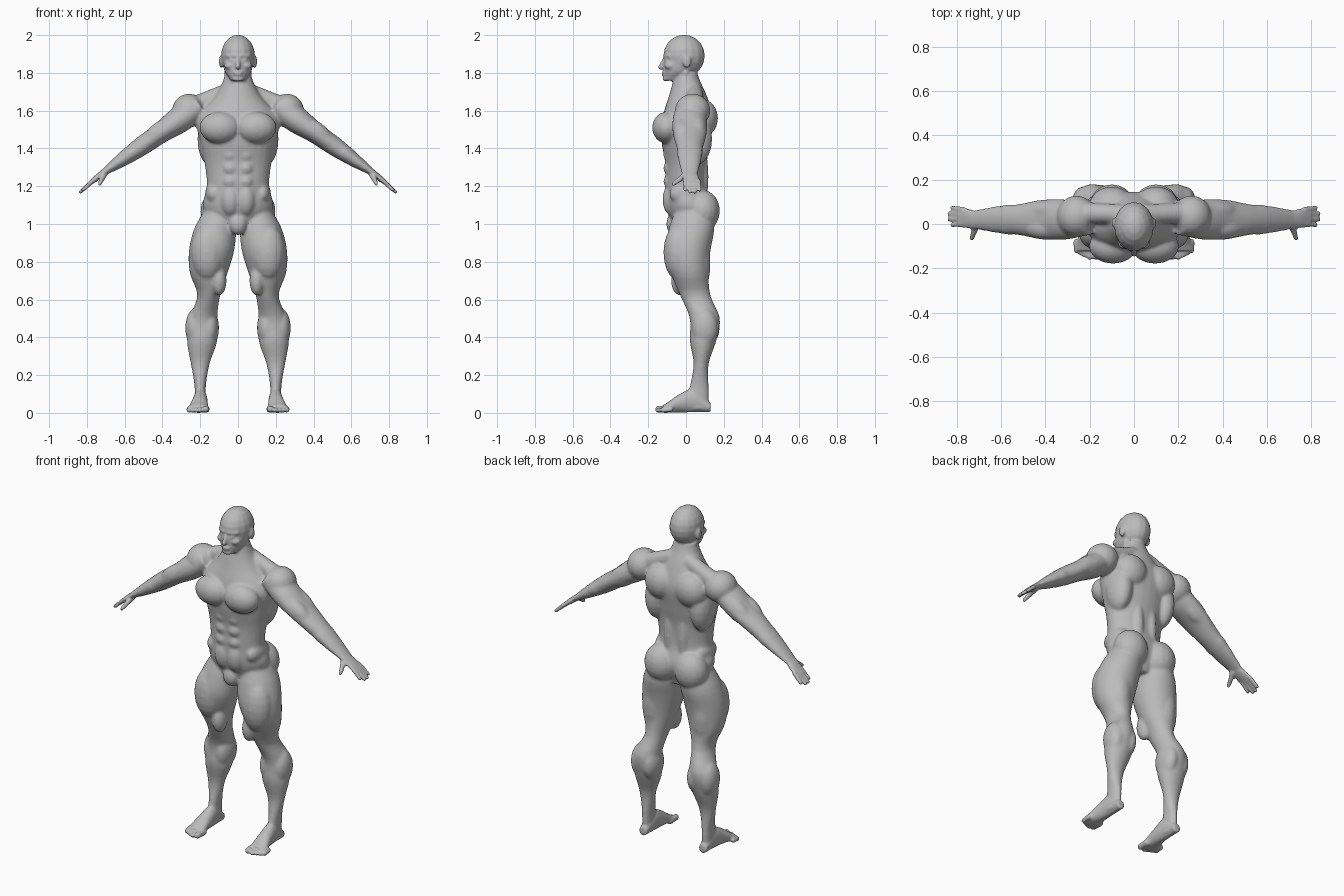
import bpy
import bmesh
import math
from mathutils import Matrix, Vector

default_cube = bpy.data.objects.get("Cube")
if default_cube:
    bpy.data.objects.remove(default_cube, do_unlink=True)

bm = bmesh.new()
unit_sphere = bmesh.new()
bmesh.ops.create_uvsphere(unit_sphere, u_segments=16, v_segments=10, radius=1)
unit_sphere.verts.index_update()


def frame(origin, across, through, along):
    """Local axes: a cross-section spanned by two axes, and a length axis."""
    matrix = Matrix((across, through, along)).transposed().to_4x4()
    matrix.translation = Vector(origin)
    return matrix


AXIS_X, AXIS_Y, AXIS_Z = Matrix.Identity(3)
BODY = Matrix.Identity(4)
FOOT = frame((0, 0, 0), AXIS_X, AXIS_Z, AXIS_Y)
arm_direction = Vector((.82, 0, -.57)).normalized()
ARM = frame((.24, 0, 1.6), AXIS_Y, arm_direction.cross(AXIS_Y), arm_direction)


def curve(values, position):
    """Smooth curve through evenly spaced values, position running 0 to 1."""
    last = len(values) - 1
    index = int(position * last)
    f = position * last - index
    before, here, there, after = (values[max(0, min(last, index + k))]
                                  for k in (-1, 0, 1, 2))
    slope_here, slope_there = (there - before) / 2, (after - here) / 2
    ease = f * f * (3 - 2 * f)
    return (here + (there - here) * ease + slope_here * f * (1 - f) ** 2
            - slope_there * f * f * (1 - f))


def loft(start, end, centre_across, half_across, centre_through, half_through,
         axes=BODY, rings=32, sides=28):
    """Skin elliptical rings whose centre and half sizes follow curves."""
    skin = []
    for step in range(rings):
        position = step / (rings - 1)
        middle_across = curve(centre_across, position)
        middle_through = curve(centre_through, position)
        reach_across = curve(half_across, position)
        reach_through = curve(half_through, position)
        along = start + (end - start) * position
        ring = []
        for side in range(sides):
            angle = math.tau * side / sides
            point = Vector((middle_across + reach_across * math.cos(angle),
                            middle_through + reach_through * math.sin(angle), along))
            ring.append(bm.verts.new(axes @ point))
        skin.append(ring)
    for low, high in zip(skin, skin[1:]):
        for side in range(sides):
            bm.faces.new((low[side - 1], low[side], high[side], high[side - 1]))
    bm.faces.new(skin[0])
    bm.faces.new(skin[-1])


def ball(centre, size, axes=BODY):
    """Ellipsoid for a muscle or a facial form."""
    place = axes @ Matrix.Translation(centre) @ Matrix.Diagonal(size).to_4x4()
    verts = [bm.verts.new(place @ vert.co) for vert in unit_sphere.verts]
    for face in unit_sphere.faces:
        bm.faces.new([verts[vert.index] for vert in face.verts])


def rod(start, end, start_radius, end_radius, axes=BODY, beads=8):
    """Tapered round-ended rod, strung from overlapping beads."""
    for bead in range(beads):
        position = bead / (beads - 1)
        radius = start_radius + (end_radius - start_radius) * position
        ball(Vector(start).lerp(Vector(end), position), (radius, radius, radius), axes)


def build_leg():
    loft(start=.02, end=1.1,
         centre_across=(.2, .2, .2, .19, .185, .155, .155, .14, .12, .1),
         half_across=(.03, .03, .05, .08, .075, .06, .1, .12, .11, .07),
         centre_through=(.06, .07, .08, .09, .1, .05, .02, .01, .03, .04),
         half_through=(.06, .05, .04, .07, .08, .08, .1, .12, .12, .09))
    # Quadriceps, inner knee, hamstring, inner calf, outer calf
    ball(centre=(.16, -.04, .85), size=(.09, .08, .15))
    ball(centre=(.1, -.03, .7), size=(.04, .05, .08))
    ball(centre=(.16, .06, .8), size=(.07, .07, .2))
    ball(centre=(.15, .1, .45), size=(.05, .08, .1))
    ball(centre=(.23, .1, .45), size=(.05, .07, .1))


def build_foot():
    loft(start=.13, end=-.12, centre_across=(.2, .2, .21),
         half_across=(.025, .035, .043, .055),
         centre_through=(.03, .065, .05, .022),
         half_through=(.025, .062, .048, .022), axes=FOOT)
    rod((.17, -.09, .02), (.17, -.145, .02), .02, .018)
    for toe in range(4):
        x = .2 + .02 * toe
        rod((x, -.08, .02), (x, -.15 + .01 * toe, .014), .014, .013)


def build_arm():
    loft(start=-.05, end=.6, centre_across=(.02,), centre_through=(0,),
         half_across=(.07, .09, .09, .07, .06, .04),
         half_through=(.06, .07, .055, .05, .035, .015), axes=ARM)
    # Shoulder cap, biceps, triceps, forearm
    ball(centre=(.26, .035, 1.6), size=(.09, .095, .09))
    ball(centre=(-.02, .01, .2), size=(.05, .05, .1), axes=ARM)
    ball(centre=(.06, 0, .16), size=(.05, .06, .12), axes=ARM)
    ball(centre=(.02, 0, .39), size=(.07, .045, .1), axes=ARM)


def build_hand():
    loft(start=.56, end=.68, centre_across=(.02, .03), centre_through=(0, -.005),
         half_across=(.035, .045, .045), half_through=(.018, .016, .01), axes=ARM)
    for finger in range(4):
        reach = .74 - .016 * abs(finger - 1.5)
        rod((.022 * finger, -.004, .65), (.026 * finger - .005, -.014, reach),
            .0125, .0105, ARM)
    # Thumb
    rod((0, -.01, .58), (-.065, -.037, .625), .018, .011, ARM)


def build_trunk_muscles():
    # Chest, side of the back, shoulder blade, spine, buttock, flank
    ball(centre=(.095, -.1, 1.51), size=(.11, .08, .085))
    ball(centre=(.15, .05, 1.45), size=(.065, .09, .14))
    ball(centre=(.1, .09, 1.56), size=(.1, .08, .1))
    ball(centre=(.045, .07, 1.25), size=(.04, .05, .2))
    ball(centre=(.1, .09, 1.07), size=(.1, .09, .11))
    ball(centre=(.13, 0, 1.16), size=(.045, .09, .06))
    # Belly rows
    ball(centre=(.04, -.07, 1.13), size=(.055, .055, .09))
    for row in range(3):
        ball(centre=(.04, -.09, 1.225 + .07 * row), size=(.04, .03, .036))
    # Trapezius and neck muscle
    rod((.06, .045, 1.7), (.22, .05, 1.63), .045, .05)
    rod((.02, -.07, 1.67), (.06, 0, 1.8), .015, .015)


def build_face_sides():
    # Ear, brow, eye, cheek
    ball(centre=(.09, .005, 1.86), size=(.011, .022, .034))
    rod((.015, -.112, 1.89), (.055, -.092, 1.89), .01, .01)
    ball(centre=(.034, -.1, 1.867), size=(.016, .014, .01))
    ball(centre=(.042, -.085, 1.838), size=(.032, .03, .022))


def mirror_parts():
    """Copy everything built so far to the other side."""
    twin = bmesh.ops.duplicate(bm, geom=bm.verts[:] + bm.edges[:] + bm.faces[:])
    for item in twin["geom"]:
        if isinstance(item, bmesh.types.BMVert):
            item.co.x *= -1


def build_trunk():
    loft(start=.96, end=1.8, centre_across=(0,),
         half_across=(.09, .185, .165, .177, .2, .22, .12, .066),
         centre_through=(.02, .02, 0, 0, 0, .01, .01, 0),
         half_through=(.08, .12, .11, .11, .13, .135, .1, .06))
    # Groin
    ball(centre=(0, -.06, 1), size=(.05, .045, .06))


def build_head():
    # Skull and jaw
    ball(centre=(0, -.01, 1.89), size=(.09, .11, .112))
    loft(start=1.76, end=1.9, centre_across=(0,),
         half_across=(.04, .07, .08, .08),
         centre_through=(-.07, -.04, -.03, -.02),
         half_through=(.05, .08, .09, .09))
    # Nose, lips, chin
    rod((0, -.112, 1.88), (0, -.135, 1.83), .009, .013)
    ball(centre=(0, -.12, 1.8), size=(.026, .011, .007))
    ball(centre=(0, -.117, 1.788), size=(.022, .011, .007))
    ball(centre=(0, -.108, 1.768), size=(.03, .016, .015))


for build in (build_leg, build_foot, build_arm, build_hand,
              build_trunk_muscles, build_face_sides,
              mirror_parts, build_trunk, build_head):
    build()

# One grey material on the whole body
bmesh.ops.recalc_face_normals(bm, faces=bm.faces[:])
mesh = bpy.data.meshes.new("body")
bm.to_mesh(mesh)
bm.free()
unit_sphere.free()
body = bpy.data.objects.new("body", mesh)
bpy.context.collection.objects.link(body)
grey = bpy.data.materials.new("plain_grey")
grey.use_nodes = True
grey.diffuse_color = (.5, .5, .5, 1)
shader = grey.node_tree.nodes["Principled BSDF"]
shader.inputs["Base Color"].default_value = grey.diffuse_color
mesh.materials.append(grey)

# Fuse the parts into one skin
bpy.ops.object.select_all(action='DESELECT')
body.select_set(True)
bpy.context.view_layer.objects.active = body
fuse = body.modifiers.new("fuse", 'REMESH')
fuse.mode = 'VOXEL'
fuse.voxel_size = .007
bpy.ops.object.modifier_apply(modifier=fuse.name)


def is_muscle(point):
    """True away from the face, hands and feet."""
    face = point.z > 1.76 and abs(point.x) < .13
    return point.z > .12 and abs(point.x) < .68 and not face


# Soften the muscles strongly, but keep face, hands and feet crisp
muscles = body.vertex_groups.new(name="muscles")
muscles.add([v.index for v in body.data.vertices if is_muscle(v.co)], 1, 'REPLACE')
for name, rounds, group in (("muscle_blend", 12, muscles.name), ("skin_blend", 2, "")):
    blend = body.modifiers.new(name, 'SMOOTH')
    blend.iterations = rounds
    blend.vertex_group = group
bpy.ops.object.shade_smooth()
